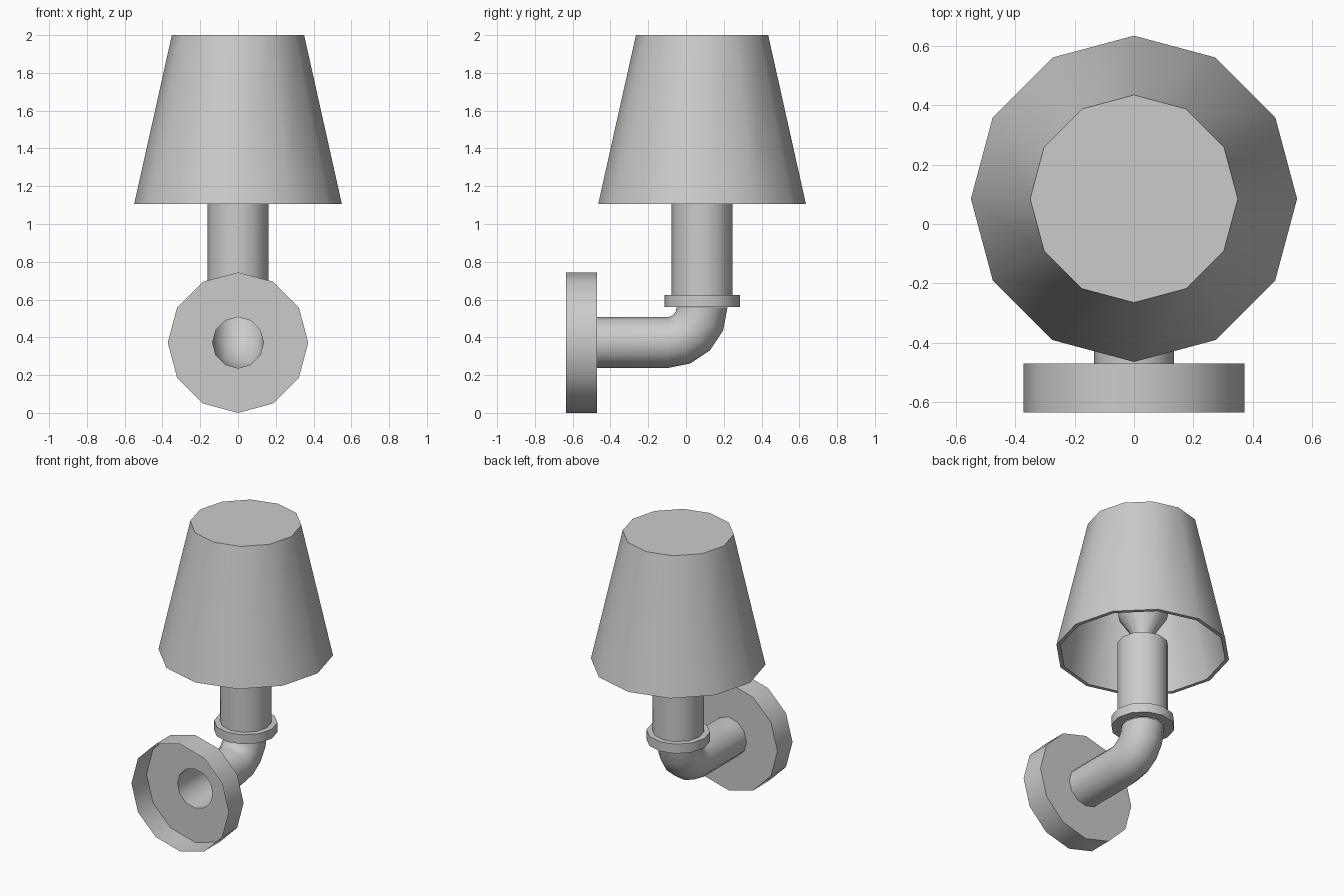
import bpy, bmesh, math
from mathutils import Vector

cube = bpy.data.objects.get("Cube")
if cube:
    bpy.data.objects.remove(cube, do_unlink=True)

grey = bpy.data.materials.new("light_grey")
grey.use_nodes = True
grey.diffuse_color = (0.6, 0.6, 0.6, 1)
grey.node_tree.nodes["Principled BSDF"].inputs["Base Color"].default_value = (0.6, 0.6, 0.6, 1)

SIDES = 12
X, Y, Z = Vector((1, 0, 0)), Vector((0, 1, 0)), Vector((0, 0, 1))
STEM_Y = 0.085     # vertical axis of the lamp
PLATE_Z = 0.372    # horizontal axis of the wall plate and pipe
PIPE_R = 0.135


def loft(name, rings, cap_start=False, cap_end=False):
    """Skin a row of rings, each given as (centre, direction, radius)."""
    bm = bmesh.new()
    loops = []
    for centre, direction, radius in rings:
        side = direction.cross(X)
        angles = [2 * math.pi * i / SIDES for i in range(SIDES)]
        loops.append([bm.verts.new(centre + radius * (X * math.cos(a) + side * math.sin(a)))
                      for a in angles])
    for low, high in zip(loops, loops[1:]):
        for i in range(SIDES):
            j = (i + 1) % SIDES
            bm.faces.new((low[i], low[j], high[j], high[i]))
    if cap_start:
        bm.faces.new(loops[0][::-1])
    if cap_end:
        bm.faces.new(loops[-1])
    mesh = bpy.data.meshes.new(name)
    bm.to_mesh(mesh)
    bm.free()
    mesh.materials.append(grey)
    obj = bpy.data.objects.new(name, mesh)
    bpy.context.collection.objects.link(obj)
    bpy.ops.object.select_all(action="DESELECT")
    obj.select_set(True)
    bpy.context.view_layer.objects.active = obj
    bpy.ops.object.shade_smooth_by_angle(angle=math.radians(40))
    return obj


def lathe(name, profile, **caps):
    """Turn (radius, height) points about the lamp's vertical axis."""
    return loft(name, [(Vector((0, STEM_Y, z)), Z, r) for r, z in profile], **caps)


# Wall plate: a shallow cup, open to the front, with a hole for the pipe
loft("wall_plate", [(Vector((0, y, PLATE_Z)), Y, r)
                    for y, r in ((-0.635, 0.372), (-0.47, 0.372), (-0.47, PIPE_R))])

# Hollow pipe with an elbow turning upwards
BEND = STEM_Y + 0.1
path = [(Vector((0, -0.47, PLATE_Z)), Y, PIPE_R)]
for step in range(5):
    a = math.radians(22.5 * step)
    direction = Y * math.cos(a) + Z * math.sin(a)
    centre = Vector((0, -0.1 + BEND * math.sin(a), PLATE_Z + BEND * (1 - math.cos(a))))
    path.append((centre, direction, PIPE_R))
loft("elbow_pipe", path)

# Collar and lamp holder
lathe("collar", [(PIPE_R, 0.56), (0.2, 0.56), (0.2, 0.625), (0.162, 0.625)])
lathe("lamp_holder", [(0.162, 0.625), (0.162, 1.16)], cap_end=True)

# Bulb inside the shade
lathe("bulb", [(0.07, 1.16), (0.07, 1.23), (0.155, 1.36), (0.17, 1.45),
               (0.14, 1.55), (0.07, 1.61)], cap_end=True)

# Shade: inner wall, bottom rim, outer wall and closed top
lathe("shade", [(0.332, 1.975), (0.525, 1.105), (0.55, 1.105), (0.35, 2.0)],
      cap_start=True, cap_end=True)
